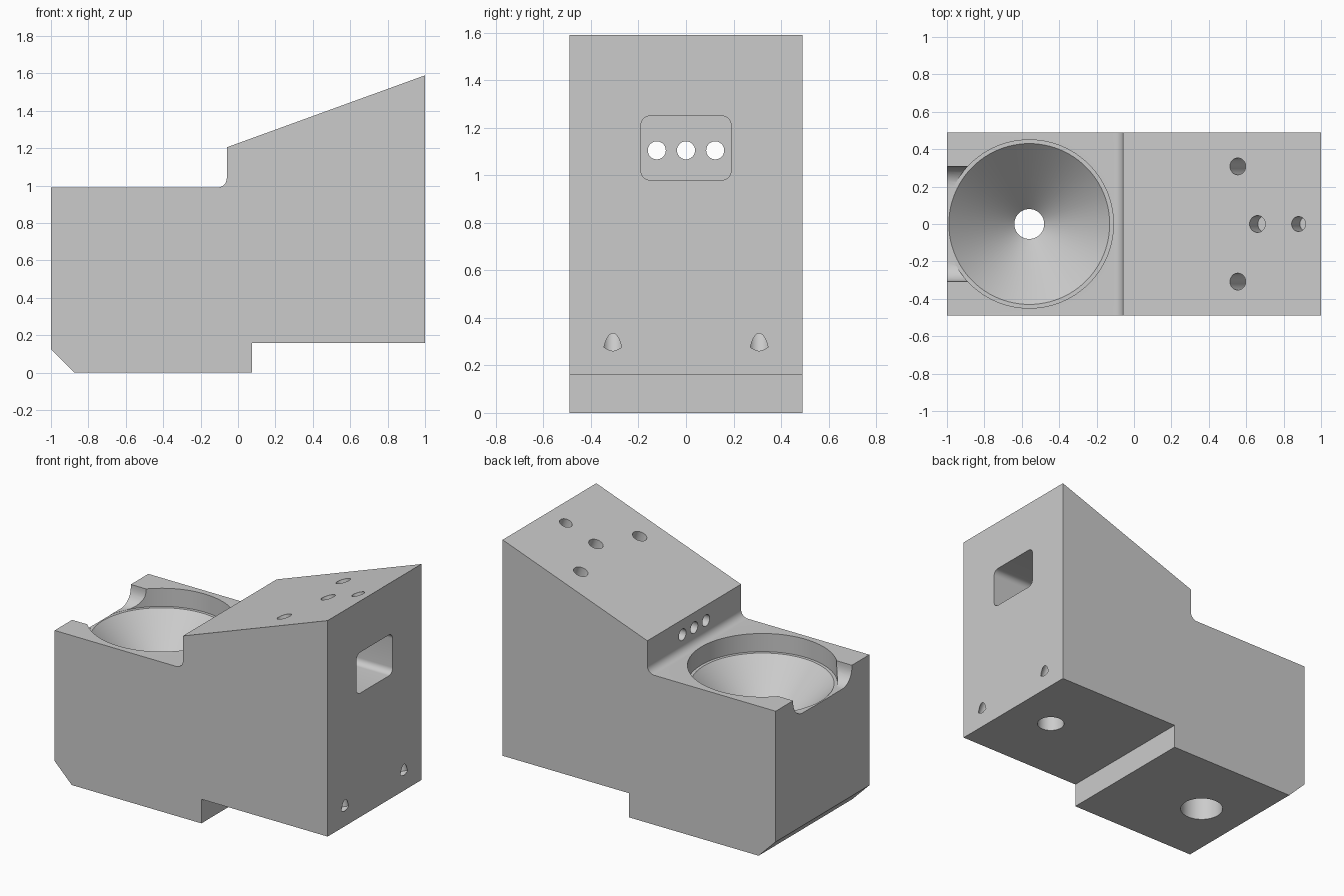
import bpy, bmesh, math
from mathutils import Matrix, Vector

cube = bpy.data.objects.get("Cube")
if cube:
    bpy.data.objects.remove(cube, do_unlink=True)

HALF = 0.49                      # half depth of the block
SLOPE = math.atan2(0.385, 1.06)  # angle of the raised face

grey = bpy.data.materials.new("machined grey")
grey.use_nodes = True
grey.diffuse_color = (0.6, 0.6, 0.6, 1)
grey.node_tree.nodes["Principled BSDF"].inputs["Base Color"].default_value = (0.6, 0.6, 0.6, 1)


def make_object(name, bm):
    bmesh.ops.recalc_face_normals(bm, faces=bm.faces)
    mesh = bpy.data.meshes.new(name)
    bm.to_mesh(mesh)
    bm.free()
    mesh.materials.append(grey)
    obj = bpy.data.objects.new(name, mesh)
    bpy.context.collection.objects.link(obj)
    return obj


def prism(name, outline, step):
    """Extrude a closed 3D outline along a vector."""
    bm = bmesh.new()
    face = bm.faces.new([bm.verts.new(p) for p in outline])
    moved = bmesh.ops.extrude_face_region(bm, geom=[face])["geom"]
    bmesh.ops.translate(bm, vec=step, verts=[v for v in moved if isinstance(v, bmesh.types.BMVert)])
    return make_object(name, bm)


def lathe(name, profile, matrix, sides=32):
    """Revolve (radius, height) points about z, then place the solid."""
    bm = bmesh.new()
    rings = []
    for r, h in profile:
        if r == 0:
            rings.append([bm.verts.new((0, 0, h))] * sides)
        else:
            rings.append([bm.verts.new((r * math.cos(a), r * math.sin(a), h))
                          for a in (math.tau * i / sides for i in range(sides))])
    for low, high in zip(rings, rings[1:]):
        for i in range(sides):
            j = (i + 1) % sides
            bm.faces.new(list(dict.fromkeys((low[i], low[j], high[j], high[i]))))
    for ring in (rings[0], rings[-1]):
        if ring[0] is not ring[1]:
            bm.faces.new(ring)
    bm.transform(matrix)
    return make_object(name, bm)


def arc(cx, cy, r, start, end, n=8):
    return [(cx + r * math.cos(math.radians(start + (end - start) * i / n)),
             cy + r * math.sin(math.radians(start + (end - start) * i / n))) for i in range(n + 1)]


# Stepped block with a sloped raised end
side = [(-0.875, 0), (0.075, 0), (0.075, 0.16), (1, 0.16), (1, 1.59), (-0.06, 1.205)]
side += arc(-0.11, 1.04, 0.05, 0, -90) + [(-1, 0.99), (-1, 0.125)]
block = prism("machined_block", [(x, -HALF, z) for x, z in side], (0, 2 * HALF, 0))
cutters = []

# Funnel bowl, its through hole and the wider hole underneath
place = Matrix.Translation((-0.56, 0, 0))
cutters.append(lathe("funnel_cutter",
                     [(0.133, -0.1), (0.133, 0.3), (0.08, 0.3), (0.08, 0.52),
                      (0.43, 0.87), (0.45, 0.87), (0.45, 1.2)], place, 96))

# Rounded trough from the funnel to the low end
trough = arc(0.207, 0.971, 0.1, 0, -90)
trough = [(0.307, 1.2)] + trough
trough += [(-y, z) for y, z in reversed(trough)]
cutters.append(prism("trough_cutter", [(-1.2, y, z) for y, z in trough], (0.5, 0, 0)))

# Rounded pocket in the tall end and three holes through to the step
pocket = []
for cy, cz, start in ((0.15, 1.21, 0), (-0.15, 1.21, 90), (-0.15, 1.02, 180), (0.15, 1.02, 270)):
    pocket += arc(cy, cz, 0.04, start, start + 90)
cutters.append(prism("pocket_cutter", [(0.4, y, z) for y, z in pocket], (0.8, 0, 0)))
for y in (-0.123, 0, 0.123):
    place = Matrix.Translation((-0.3, y, 1.105)) @ Matrix.Rotation(math.pi / 2, 4, "Y")
    cutters.append(lathe("cable_hole_cutter", [(0.038, 0), (0.038, 0.9)], place))

# Drilled holes square to the sloped face: (x, y, radius, depth)
for x, y, r, depth in ((0.555, 0.308, 0.045, 1.235), (0.555, -0.308, 0.045, 1.235),
                       (0.66, 0, 0.045, 0.13), (0.88, 0, 0.04, 0.13)):
    place = Matrix.Translation((x, y, 1.205 + (x + 0.06) * math.tan(SLOPE))) @ Matrix.Rotation(-SLOPE, 4, "Y")
    tip = [(0, -depth - 0.025)] if depth > 1 else []
    cutters.append(lathe("sloped_hole_cutter", tip + [(r, -depth), (r, 0.1)], place))

# Mounting hole under the raised end
cutters.append(lathe("mount_hole_cutter", [(0.085, 0), (0.085, 0.55)], Matrix.Translation((0.69, 0, 0))))

# Cut everything out of the block
for cutter in cutters:
    cutter.hide_render = True
    mod = block.modifiers.new(cutter.name, "BOOLEAN")
    mod.operation = "DIFFERENCE"
    mod.solver = "EXACT"
    mod.object = cutter
bpy.context.view_layer.update()
evaluated = block.evaluated_get(bpy.context.evaluated_depsgraph_get())
block_mesh = bpy.data.meshes.new_from_object(evaluated)
block.modifiers.clear()
block.data = block_mesh
for cutter in cutters:
    bpy.data.objects.remove(cutter, do_unlink=True)

bpy.ops.object.select_all(action="DESELECT")
block.select_set(True)
bpy.context.view_layer.objects.active = block
bpy.ops.object.shade_smooth_by_angle(angle=math.radians(25))
